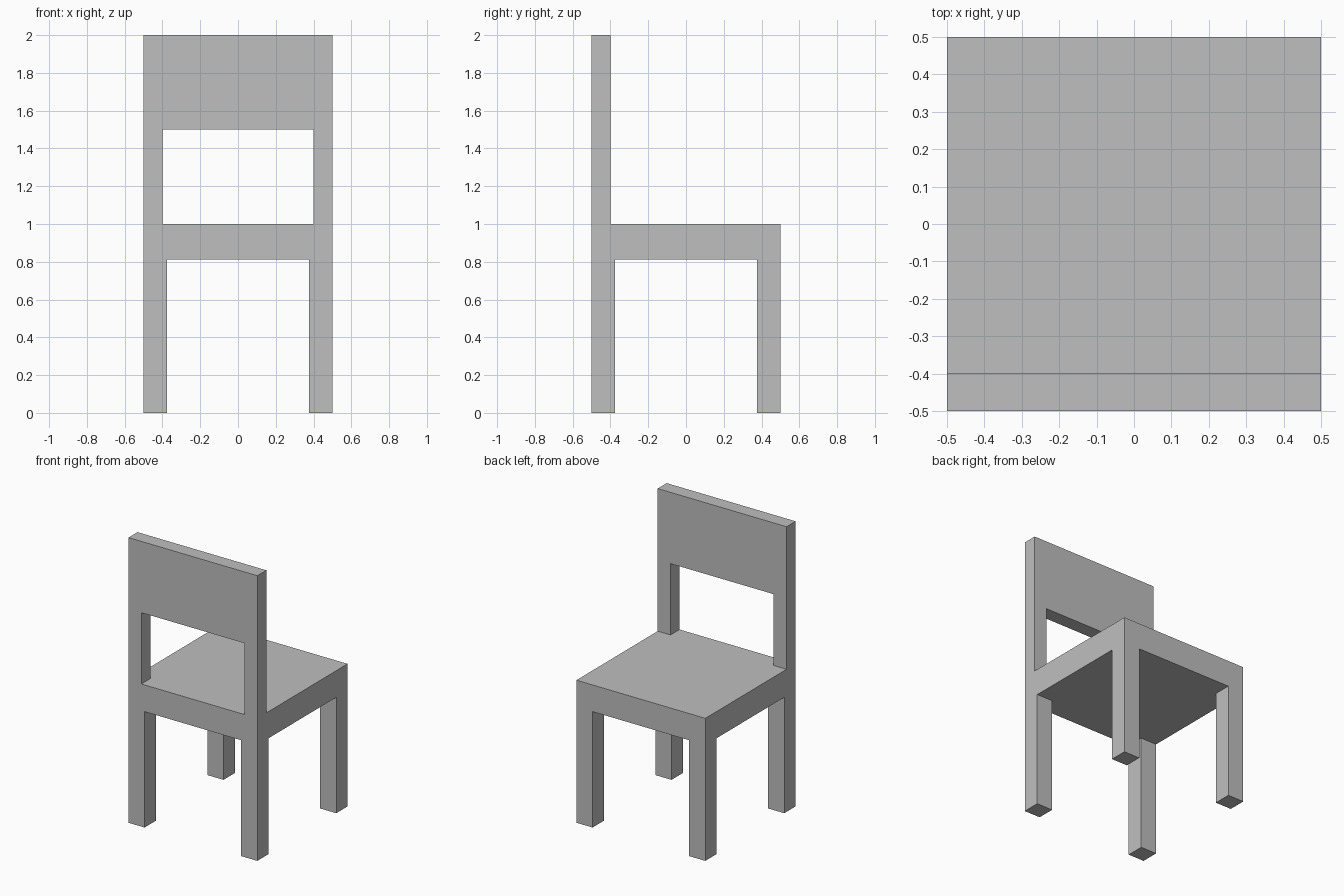
import bpy

cube = bpy.data.objects.get("Cube")
if cube:
    bpy.data.objects.remove(cube, do_unlink=True)

# One plain colour for the whole chair
grey = bpy.data.materials.new("light_grey")
grey.use_nodes = True
colour = (0.52, 0.52, 0.52, 1)
grey.diffuse_color = colour
grey.node_tree.nodes["Principled BSDF"].inputs["Base Color"].default_value = colour


def box(name, low, high):
    """Add a box spanning two opposite corners."""
    centre = [(a + b) / 2 for a, b in zip(low, high)]
    bpy.ops.mesh.primitive_cube_add(size=1, location=centre)
    obj = bpy.context.object
    obj.name = name
    obj.scale = [b - a for a, b in zip(low, high)]
    bpy.ops.object.transform_apply(location=False, rotation=False, scale=True)
    obj.data.materials.append(grey)
    return obj


HALF = 0.5            # half the seat width
LEG = 0.125           # leg thickness
BACK = 0.1            # backrest and post thickness
SEAT_LOW, SEAT_TOP = 0.8125, 1.0
PANEL_LOW, TOP = 1.5, 2.0

# Seat slab
box("seat", (-HALF, -HALF, SEAT_LOW), (HALF, HALF, SEAT_TOP))

for side, sx in (("left", 1), ("right", -1)):
    # Legs, flush with the seat corners
    x0, x1 = sorted((sx * HALF, sx * (HALF - LEG)))
    for end, sy in (("front", -1), ("back", 1)):
        y0, y1 = sorted((sy * HALF, sy * (HALF - LEG)))
        box(f"{end}_{side}_leg", (x0, y0, 0), (x1, y1, SEAT_LOW))
    # Posts carrying the backrest
    x0, x1 = sorted((sx * HALF, sx * (HALF - BACK)))
    box(f"{side}_backrest_post", (x0, -HALF, SEAT_TOP), (x1, BACK - HALF, PANEL_LOW))

# Backrest panel
box("backrest_panel", (-HALF, -HALF, PANEL_LOW), (HALF, BACK - HALF, TOP))
